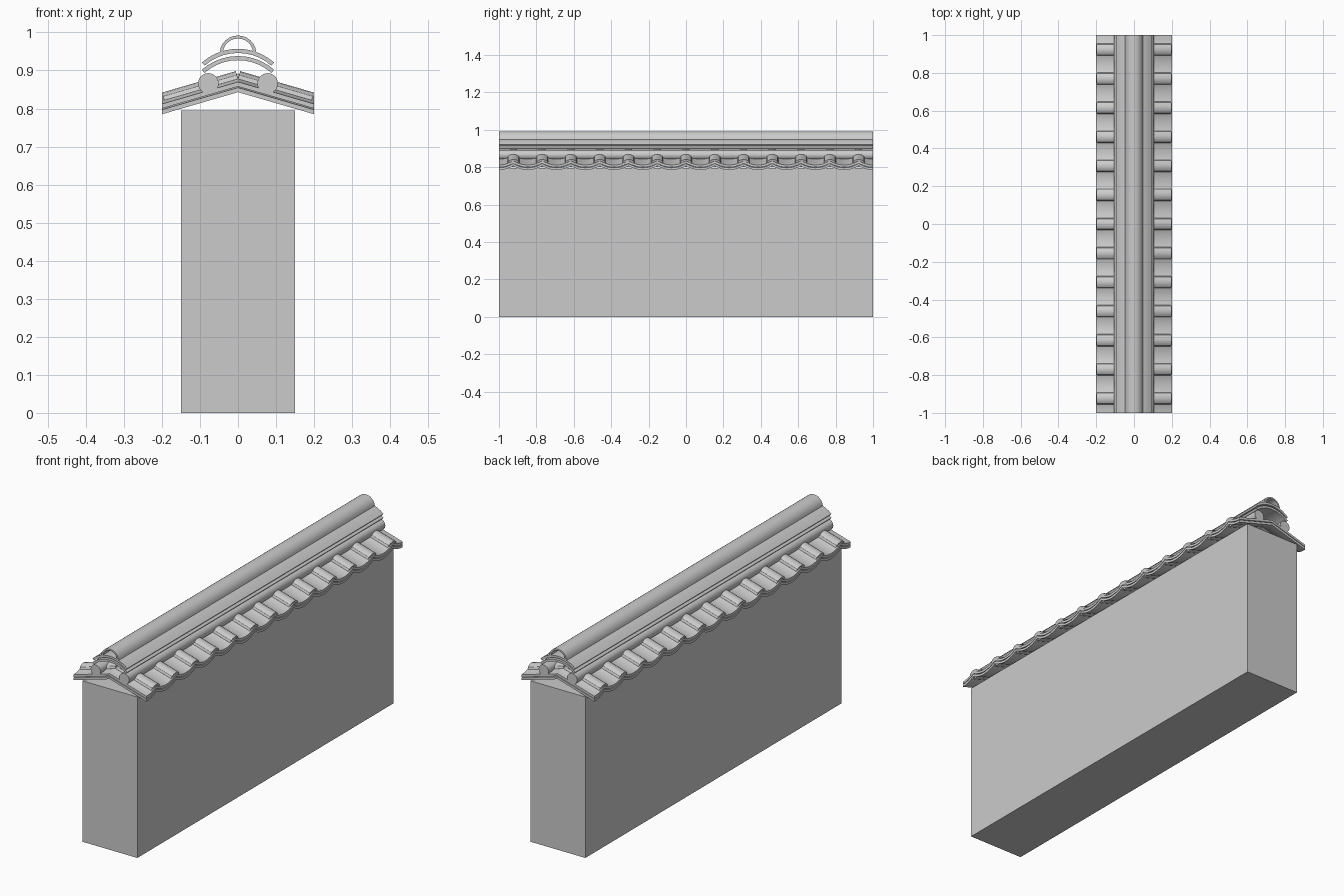
import bpy, bmesh, math
from mathutils import Vector

cube = bpy.data.objects.get("Cube")
if cube:
    bpy.data.objects.remove(cube, do_unlink=True)

stone = bpy.data.materials.new("grey stone")
stone.use_nodes = True
COLOUR = (0.6, 0.6, 0.6, 1)
stone.diffuse_color = COLOUR
stone.node_tree.nodes["Principled BSDF"].inputs["Base Color"].default_value = COLOUR

PITCH = 2 / 13      # spacing of the tile columns
SLOPE = 0.29        # fall of the roof per unit of x
HALF = 1.0          # half length of the wall


def finish(name, bm, smooth=True):
    bmesh.ops.recalc_face_normals(bm, faces=bm.faces)
    mesh = bpy.data.meshes.new(name)
    bm.to_mesh(mesh)
    bm.free()
    mesh.materials.append(stone)
    obj = bpy.data.objects.new(name, mesh)
    bpy.context.collection.objects.link(obj)
    if smooth:
        bpy.ops.object.select_all(action='DESELECT')
        obj.select_set(True)
        bpy.context.view_layer.objects.active = obj
        bpy.ops.object.shade_smooth_by_angle(angle=math.radians(30))
    return obj


def prism(bm, ring_a, ring_b):
    """Join two matching outlines into a closed solid."""
    a = [bm.verts.new(p) for p in ring_a]
    b = [bm.verts.new(p) for p in ring_b]
    n = len(a)
    for i in range(n):
        j = (i + 1) % n
        bm.faces.new((a[i], a[j], b[j], b[i]))
    bm.faces.new(a)
    bm.faces.new(b)


def along_wall(name, outline):
    """Extrude an x-z outline along the whole wall."""
    bm = bmesh.new()
    prism(bm, [(x, -HALF, z) for x, z in outline], [(x, HALF, z) for x, z in outline])
    return finish(name, bm)


def arch(half_width, foot, crown, thick, steps=10):
    """Outline of a curved strip of even thickness."""
    rise = crown - foot
    r = (half_width ** 2 + rise ** 2) / (2 * rise)
    reach = math.atan2(half_width, r - rise)
    angles = [reach * (2 * i / steps - 1) for i in range(steps + 1)]
    arc = lambda rad, t: (rad * math.sin(t), crown - r + rad * math.cos(t))
    return [arc(r, t) for t in angles] + [arc(r - thick, t) for t in reversed(angles)]


# Wall body
bm = bmesh.new()
bmesh.ops.create_cube(bm, size=1)
bmesh.ops.scale(bm, vec=(0.3, 2, 0.795), verts=bm.verts)
bmesh.ops.translate(bm, vec=(0, 0, 0.3975), verts=bm.verts)
finish("wall_body", bm, smooth=False)


# Sagging pan tiles, two courses deep, on both slopes
def pan_course(name, ridge_z, thick):
    steps = 8
    bm = bmesh.new()
    for side in (-1, 1):
        for col in range(-6, 8):
            centre = (col - 0.5) * PITCH
            rings = []
            for x in (0.0, 0.2):
                under, over = [], []
                for i in range(steps + 1):
                    u = 2 * i / steps - 1
                    y = centre + u * PITCH / 2
                    if abs(y) > HALF + 0.001:
                        continue
                    z = ridge_z - SLOPE * x + 0.022 * u * u
                    under.append((side * x, y, z))
                    over.append((side * x, y, z + thick))
                rings.append(under + over[::-1])
            prism(bm, *rings)
    return finish(name, bm)


pan_course("lower_pan_tiles", 0.843, 0.012)
pan_course("upper_pan_tiles", 0.858, 0.012)

# Barrel cap tiles over the pan joints
bm = bmesh.new()
for side in (-1, 1):
    down = Vector((side, 0, -SLOPE)).normalized()
    up = Vector((side * SLOPE, 0, 1)).normalized()
    for col in range(-6, 7):
        rings = []
        for dist in (0.0, 0.202):
            mid = Vector((0, col * PITCH, 0.878)) + down * dist
            rings.append([mid + Vector((0, 0.032 * math.cos(t), 0)) + up * 0.021 * math.sin(t)
                          for t in (math.tau * k / 12 for k in range(12))])
        prism(bm, *rings)
finish("cap_tiles", bm)

# Round rails bedding the ridge
for label, cx in (("right", -0.078), ("left", 0.078)):
    circle = [(cx + 0.027 * math.cos(math.tau * k / 24), 0.866 + 0.027 * math.sin(math.tau * k / 24))
              for k in range(24)]
    along_wall(label + "_ridge_rail", circle)

# Curved ridge courses and the hollow crowning tile
along_wall("lower_ridge_course", arch(0.095, 0.902, 0.938, 0.011))
along_wall("upper_ridge_course", arch(0.095, 0.921, 0.957, 0.011))
along_wall("ridge_crown", arch(0.048, 0.948, 0.992, 0.008, 12))
